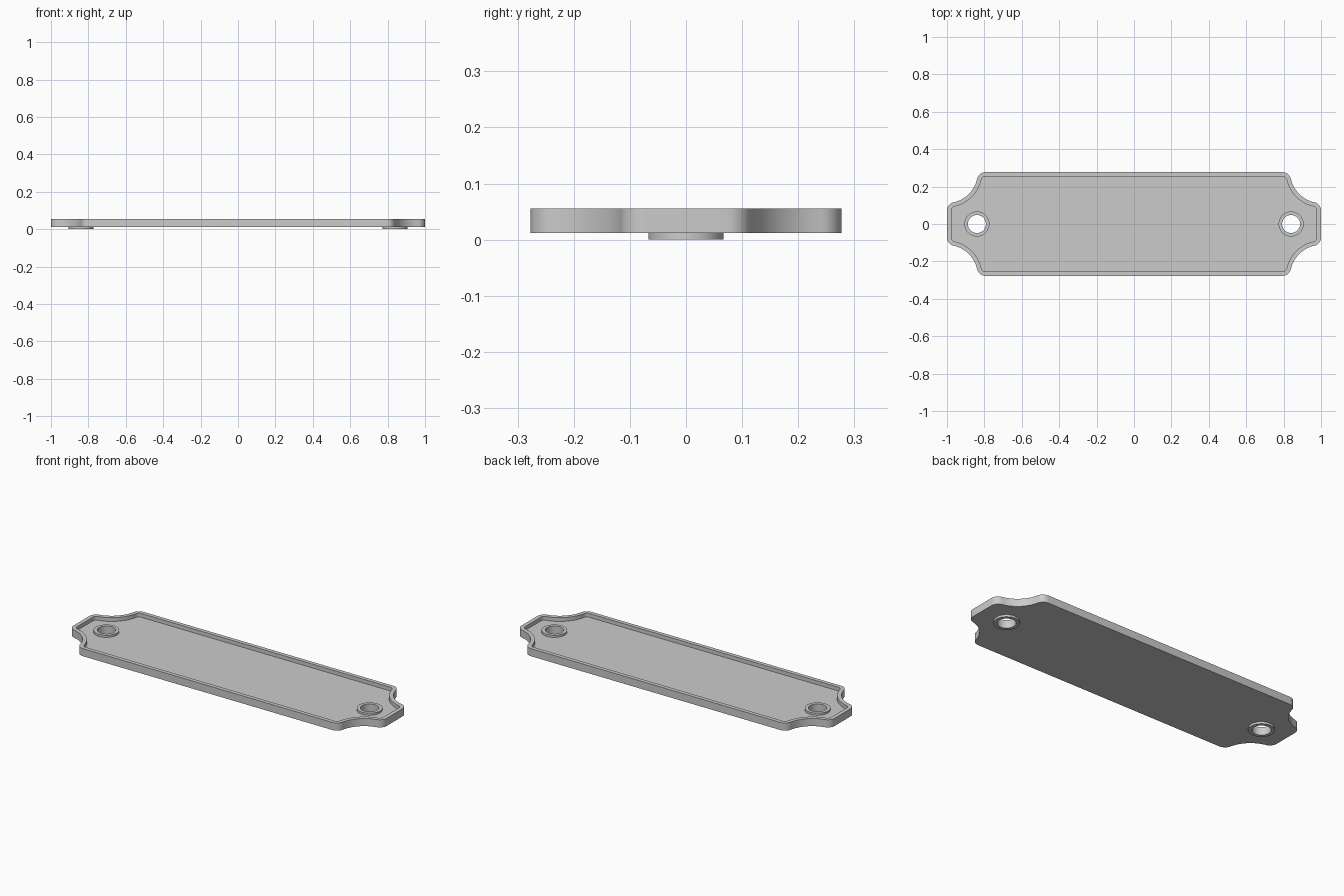
import bpy
import bmesh
from math import sin, cos, pi, sqrt, atan2

if "Cube" in bpy.data.objects:
    bpy.data.objects.remove(bpy.data.objects["Cube"])

HALF_X, HALF_Y = 1.0, 0.277
NOTCH, FILLET, RIM = 0.165, 0.045, 0.023
Z_BASE, Z_FLOOR, Z_RIM, Z_BOSS = 0.012, 0.034, 0.056, 0.046
HOLE_X, HOLE_R, BOSS_R = 0.84, 0.048, 0.067

grey = bpy.data.materials.new("plain grey")
grey.use_nodes = True
grey.diffuse_color = (0.6, 0.6, 0.6, 1)
grey.node_tree.nodes["Principled BSDF"].inputs["Base Color"].default_value = grey.diffuse_color


def arc(cx, cy, r, a0, a1, n):
    return [(cx + r * cos(a0 + (a1 - a0) * i / n), cy + r * sin(a0 + (a1 - a0) * i / n))
            for i in range(n + 1)]


def outline(inset):
    """Rectangle with scooped, filleted corners, shrunk by inset."""
    reach = sqrt((NOTCH + FILLET) ** 2 - FILLET ** 2)
    lean = atan2(FILLET, reach)
    f, r = FILLET - inset, NOTCH + inset
    corner = arc(HALF_X - FILLET, HALF_Y - reach, f, 0, pi / 2 - lean, 8)
    corner += arc(HALF_X, HALF_Y, r, 1.5 * pi - lean, pi + lean, 16)[1:-1]
    corner += arc(HALF_X - reach, HALF_Y - FILLET, f, lean, pi / 2, 8)
    half = corner + [(-x, y) for x, y in reversed(corner)]
    return half + [(-x, -y) for x, y in half]


def circle(r):
    return arc(0, 0, r, 0, 2 * pi, 48)[:-1]


def build(name, loops, capped=True):
    """Skin a stack of (outline, height) loops; close it with caps or into a ring."""
    bm = bmesh.new()
    rings = [[bm.verts.new((x, y, z)) for x, y in pts] for pts, z in loops]
    n = len(rings[0])
    pairs = list(zip(rings, rings[1:]))
    if capped:
        bm.faces.new(rings[0])
        bm.faces.new(rings[-1])
    else:
        pairs.append((rings[-1], rings[0]))
    for a, b in pairs:
        for i in range(n):
            j = (i + 1) % n
            bm.faces.new((a[i], a[j], b[j], b[i]))
    bmesh.ops.recalc_face_normals(bm, faces=bm.faces)
    mesh = bpy.data.meshes.new(name)
    bm.to_mesh(mesh)
    bm.free()
    mesh.materials.append(grey)
    obj = bpy.data.objects.new(name, mesh)
    bpy.context.collection.objects.link(obj)
    return obj


def select(obj):
    bpy.ops.object.select_all(action='DESELECT')
    obj.select_set(True)
    bpy.context.view_layer.objects.active = obj


# Shallow tray with a raised rim
outer, inner = outline(0), outline(RIM)
tray = build("tray", [(outer, Z_BASE), (outer, Z_RIM), (inner, Z_RIM), (inner, Z_FLOOR)])
parts = [tray]

for side, x in (("left", HOLE_X), ("right", -HOLE_X)):
    # Opening in the floor for the screw boss
    seat = circle((HOLE_R + BOSS_R) / 2)
    cutter = build(side + "_cutter", [(seat, -0.1), (seat, 0.2)])
    cutter.location.x = x
    cutter.hide_render = True
    cut = tray.modifiers.new("opening", 'BOOLEAN')
    cut.operation, cut.solver, cut.object = 'DIFFERENCE', 'EXACT', cutter
    select(tray)
    bpy.ops.object.modifier_apply(modifier=cut.name)
    bpy.data.objects.remove(cutter)

    # Hollow screw boss standing proud on both faces
    wall, bore = circle(BOSS_R), circle(HOLE_R)
    boss = build(side + "_screw_boss",
                 [(wall, 0), (wall, Z_BOSS), (bore, Z_BOSS), (bore, 0)], capped=False)
    boss.location.x = x
    parts.append(boss)

for obj in parts:
    select(obj)
    bpy.ops.object.shade_smooth_by_angle()
